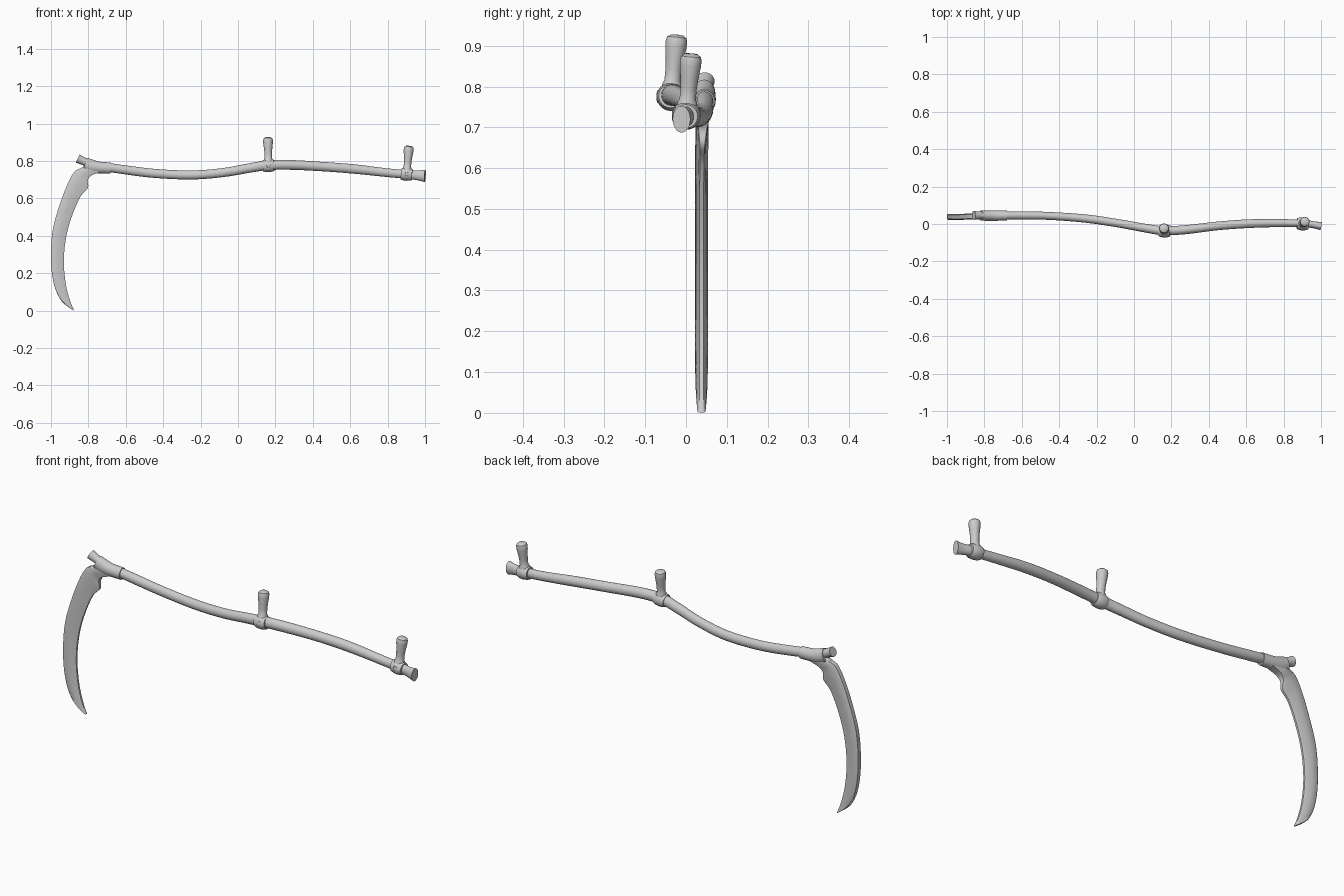
import bpy, bmesh, math
from mathutils import Vector

if "Cube" in bpy.data.objects:
    bpy.data.objects.remove(bpy.data.objects["Cube"])


def loft(name, rings, angle=40):
    """Skin a list of equal-length point rings and cap both ends."""
    bm = bmesh.new()
    vs = [[bm.verts.new(p) for p in r] for r in rings]
    n = len(vs[0])
    for a, b in zip(vs, vs[1:]):
        for i in range(n):
            j = (i + 1) % n
            bm.faces.new((a[i], a[j], b[j], b[i]))
    bm.faces.new(vs[0][::-1])
    bm.faces.new(vs[-1])
    bmesh.ops.recalc_face_normals(bm, faces=bm.faces)
    me = bpy.data.meshes.new(name)
    bm.to_mesh(me)
    bm.free()
    ob = bpy.data.objects.new(name, me)
    bpy.context.collection.objects.link(ob)
    bpy.ops.object.select_all(action='DESELECT')
    ob.select_set(True)
    bpy.context.view_layer.objects.active = ob
    bpy.ops.object.shade_smooth_by_angle(angle=math.radians(angle))
    return ob


def smooth(keys, steps):
    """Catmull-Rom interpolation through tuples of numbers."""
    k = [keys[0]] + list(keys) + [keys[-1]]
    out = []
    for a, b, c, d in zip(k, k[1:], k[2:], k[3:]):
        for s in range(steps):
            t = s / steps
            out.append(tuple(0.5 * (2 * q + (r - p) * t + (2 * p - 5 * q + 4 * r - w) * t * t
                                    + (3 * q - p - 3 * r + w) * t ** 3)
                             for p, q, r, w in zip(a, b, c, d)))
    return out + [tuple(keys[-1])]


def tube(name, keys, steps=6, sides=24):
    """Keys are (x, y, z, half width in y, half height)."""
    st = smooth(keys, steps)
    rings = []
    for i, s in enumerate(st):
        tan = (Vector(st[min(i + 1, len(st) - 1)][:3]) - Vector(st[max(i - 1, 0)][:3])).normalized()
        side = Vector((0, 0, 1)).cross(tan).normalized()
        up = tan.cross(side)
        rings.append([Vector(s[:3]) + side * s[3] * math.cos(a) + up * s[4] * math.sin(a)
                      for a in (2 * math.pi * j / sides for j in range(sides))])
    return loft(name, rings)


def lathe(name, base, axis, profile, sides=24):
    """Profile is (radius, distance along axis)."""
    q = Vector(axis).to_track_quat('Z', 'Y')
    return loft(name, [[Vector(base) + q @ Vector((r * math.cos(a), r * math.sin(a), h))
                        for a in (2 * math.pi * j / sides for j in range(sides))]
                       for r, h in profile])


# Curved wooden shaft with flared end
tube("shaft", [(-.72, .045, .77, .021, .023), (-.62, .046, .755, .022, .024),
               (-.45, .043, .734, .021, .024), (-.25, .028, .725, .022, .024),
               (-.08, .003, .738, .022, .024), (.06, -.022, .762, .023, .025),
               (.16, -.036, .777, .024, .026), (.28, -.03, .779, .024, .026),
               (.45, -.01, .77, .023, .025), (.62, .002, .757, .023, .025),
               (.8, .005, .737, .021, .023), (.92, .001, .727, .019, .024),
               (.97, -.006, .722, .019, .027), (1.0, -.011, .72, .022, .033)])

# Blade collar and the shaft stub poking through it
tube("collar", [(-.68, .045, .762, .026, .03), (-.74, .045, .765, .028, .031),
                (-.78, .045, .771, .028, .035), (-.818, .045, .784, .027, .035)])
tube("shaft_stub", [(-.78, .046, .778, .02, .02), (-.825, .046, .798, .02, .021),
                    (-.857, .046, .813, .024, .024)])

# Blade: outer x,z / inner x,z / centre y / half thickness at spine, middle and edge
stations = smooth([
    (-.885, .004, -.877, .001, .038, .010, .009, .004),
    (-.945, .053, -.9, .06, .038, .014, .012, .005),
    (-.984, .14, -.921, .145, .038, .016, .013, .005),
    (-1.0, .27, -.931, .26, .038, .016, .013, .005),
    (-.99, .435, -.921, .38, .038, .016, .013, .005),
    (-.945, .59, -.893, .49, .038, .016, .013, .005),
    (-.905, .69, -.845, .605, .039, .016, .013, .005),
    (-.875, .742, -.803, .655, .04, .016, .014, .006),
    (-.856, .755, -.803, .695, .041, .017, .016, .010),
    (-.83, .768, -.785, .722, .043, .019, .021, .016),
    (-.80, .80, -.735, .74, .045, .02, .025, .018)], 6)
rings = []
for ox, oz, ix, iz, y, a, b, c in stations:
    sec = [(0, .7 * a), (.1, a), (.5, b), (.85, (b + c) / 2), (1, c)]
    half = [(ox + (ix - ox) * t, oz + (iz - oz) * t, h) for t, h in sec]
    rings.append([(x, y - h, z) for x, z, h in half] + [(x, y + h, z) for x, z, h in half[::-1]])
loft("blade", rings, 50)

# Two grips: clamp ring, upright handle and bolt
for label, c, along, lean in (
        ("middle", (.163, -.037, .775), (1, -.03, .06), (-.02, .1, 1)),
        ("end", (.902, .001, .729), (1, -.05, -.07), (.08, .08, 1))):
    lathe(label + "_grip_clamp", c, along,
          [(.024, -.03), (.029, -.03), (.033, -.02), (.035, 0), (.033, .02), (.029, .03), (.024, .03)])
    lathe(label + "_grip_handle", c, lean,
          [(.026, .015), (.024, .032), (.02, .04), (.02, .065), (.022, .09), (.026, .122),
           (.0265, .136), (.024, .146), (.015, .152), (.004, .153)])
    lathe(label + "_grip_bolt", c, (0, -1, 0),
          [(.016, .02), (.016, .033), (.010, .035), (.009, .032)], 16)
